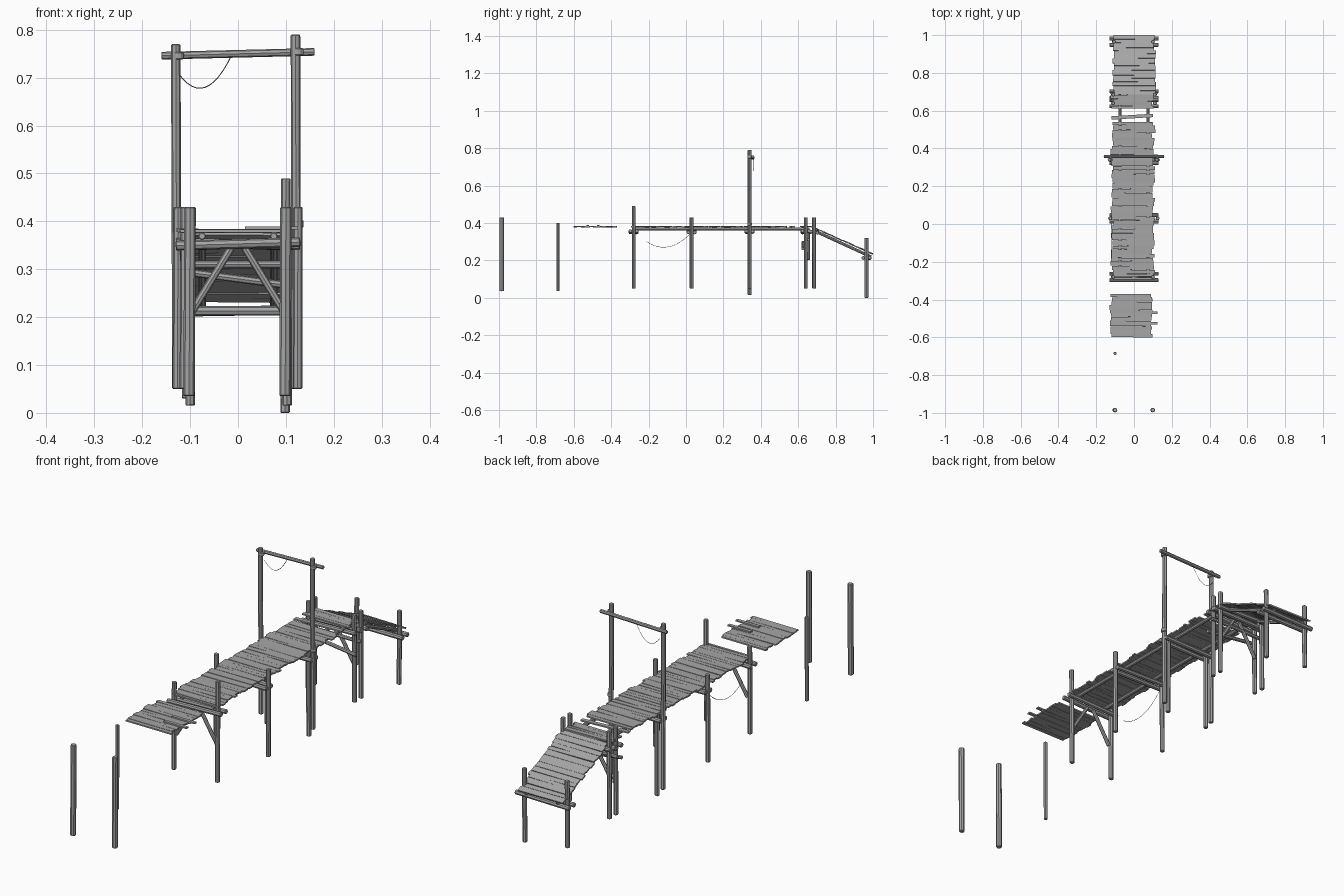
import bpy, math, random
from mathutils import Vector

random.seed(4)
cube = bpy.data.objects.get("Cube")
if cube:
    bpy.data.objects.remove(cube)

# Shared dimensions of the jetty
HALF = 0.11
DECK = 0.38
FOOT = 0.05
HEAD = 0.43
RADIUS = 0.01
THIN = 0.008
BOARD = 0.006
LEFT, RIGHT = 1, -1
SIDES = (LEFT, RIGHT)

# Positions of the post rows along the walkway
FRONT_ROW, STRAY_ROW = -0.985, -0.685
BRACED_ROW, MIDDLE_ROW, GATE_ROW = -0.28, 0.03, 0.34
REAR_ROW, RAMP_ROW, END_ROW = 0.64, 0.685, 0.965
RAMP_DROP = 0.14

wood = bpy.data.materials.new("weathered grey wood")
wood.use_nodes = True
grey = [0.38] * len("rgb") + [1]
wood.diffuse_color = grey
wood.node_tree.nodes["Principled BSDF"].inputs["Base Color"].default_value = grey


def vary(amount):
    return random.uniform(-amount, amount)


def log(name, start, end, radius=RADIUS, sides=8):
    """Round timber between two points, with worn ends."""
    start, end = Vector(start), Vector(end)
    axis = end - start
    bpy.ops.mesh.primitive_cylinder_add(vertices=sides, radius=radius, depth=axis.length,
                                        location=(start + end) / 2)
    timber = bpy.context.object
    timber.name = name
    timber.rotation_euler = axis.to_track_quat('Z', 'Y').to_euler()
    timber.data.materials.append(wood)
    bevel = timber.modifiers.new("worn ends", 'BEVEL')
    bevel.width = radius / 5
    bevel.limit_method = 'ANGLE'
    bevel.angle_limit = math.radians(60)


def post(x, y, foot=FOOT, head=HEAD, radius=RADIUS):
    """Upright timber, leaning slightly."""
    log("post", (x + vary(0.003), y, foot), (x, y, head), radius)


def crossbar(name, y, z, tilt=0, reach=0.13, radius=THIN):
    """Timber spanning the walkway; a positive tilt lifts its left end."""
    log(name, (-reach, y, z - tilt), (reach, y, z + tilt), radius)


def board(name, x, y, z, length, width, turn=(0, 0, 0)):
    """Thin sawn board lying across the walkway."""
    bpy.ops.mesh.primitive_cube_add(size=1, location=(x, y, z), rotation=turn)
    plank = bpy.context.object
    plank.name = name
    plank.scale = length, width, BOARD
    plank.data.materials.append(wood)


def planks(name, start, end, rise=0, shift=0, z=DECK):
    """Row of uneven planks between two y positions."""
    slope = math.atan2(rise, end - start)
    count = round((end - start) / 0.021)
    cuts = [(i + vary(0.25)) / count for i in range(1, count)]
    for low, high in zip([0] + cuts, cuts + [1]):
        middle = (low + high) / 2
        width = (high - low) * math.hypot(rise, end - start)
        board(name, shift + vary(BOARD), start + middle * (end - start),
              z + middle * rise + vary(0.001), HALF * 2 + vary(THIN), width - 0.001,
              (slope + vary(0.03), vary(0.01), vary(0.01)))


def rope(name, start, end, sag):
    """Thin rope hanging in a parabola."""
    steps = 12
    start, end = Vector(start), Vector(end)
    curve = bpy.data.curves.new(name, 'CURVE')
    curve.dimensions = '3D'
    curve.bevel_depth = 0.001
    curve.bevel_resolution = 0
    spline = curve.splines.new('POLY')
    spline.points.add(steps)
    for i, point in enumerate(spline.points):
        t = i / steps
        place = start.lerp(end, t)
        place.z -= sag * 4 * t * (1 - t)
        point.co = (*place, 1)
    curve.materials.append(wood)
    bpy.context.collection.objects.link(bpy.data.objects.new(name, curve))


# Free-standing front posts
for side in SIDES:
    post(side * 0.1, FRONT_ROW, 0.035, HEAD, 0.012)
post(RIGHT * 0.1, STRAY_ROW, 0.035, 0.4, THIN)

# Posts carrying the walkway
post(RIGHT * HALF, BRACED_ROW)
post(LEFT * 0.1, BRACED_ROW, head=0.49)
for side in SIDES:
    post(side * 0.125, MIDDLE_ROW)
    post(side * 0.1, GATE_ROW, 0.015, DECK - RADIUS)
    post(side * HALF, REAR_ROW)
    post(side * HALF, RAMP_ROW)
post(RIGHT * 0.105, END_ROW, 0.03, 0.32)
post(LEFT * 0.1, END_ROW, 0, 0.32)

# Tall gate posts with a bar above the walkway
post(RIGHT * 0.13, GATE_ROW, head=0.77)
post(LEFT * 0.12, GATE_ROW, head=0.79)
crossbar("gate_bar", GATE_ROW + 0.018, 0.75, 0.004, 0.16)

# Pairs of cross beams clamping each row of posts
for row in (BRACED_ROW, MIDDLE_ROW, GATE_ROW, REAR_ROW, RAMP_ROW, END_ROW):
    height = DECK - 0.027 - (RAMP_DROP if row == END_ROW else 0)
    for side in SIDES:
        crossbar("cross_beam", row + side * 0.017, height, vary(BOARD), radius=RADIUS)

# Lower rails and diagonal bracing
crossbar("lower_rail", REAR_ROW + 0.015, 0.31)
crossbar("slanted_rail", REAR_ROW - 0.015, 0.28, -0.017)
for row in (BRACED_ROW, REAR_ROW + 0.015):
    for side in SIDES:
        log("diagonal_brace", (side * 0.1, row, 0.205), (side * 0.014, row, 0.345), THIN)

# Long bearers under the deck and ramp
bearer = DECK - THIN - BOARD / 2
for side in SIDES:
    x = side * 0.075
    log("deck_bearer", (x, BRACED_ROW, bearer), (x, REAR_ROW + 0.02, bearer), THIN)
    log("ramp_bearer", (x, RAMP_ROW, bearer - RADIUS),
        (x, 0.99, bearer - RADIUS - RAMP_DROP), THIN)

# Walkway planking, with gaps where boards are missing
planks("loose_plank", -0.6, -0.37, shift=-0.015)
planks("deck_plank", BRACED_ROW, 0.54, shift=-BOARD)
planks("landing_plank", 0.61, RAMP_ROW, shift=-BOARD)
planks("ramp_plank", RAMP_ROW, 1, -RAMP_DROP, z=DECK - BOARD)
board("crooked_plank", -RADIUS, 0.568, DECK, HALF * 2, 0.018, (0, 0, 0.06))
board("edge_plank", 0, BRACED_ROW - THIN, DECK, HALF * 2, RADIUS)
for y in (-0.47, -0.525):
    board("long_plank", 0.07, y, DECK + BOARD, HALF, 0.014)

# Lashings where the bar and rails meet the posts
for side, z in ((RIGHT, 0.746), (LEFT, 0.754), (LEFT, 0.395)):
    x = side * 0.125
    log("lashing", (x, GATE_ROW, z - THIN), (x, GATE_ROW, z + THIN), 0.012, 12)

# Hanging ropes
rope("gate_rope", (-0.125, 0.36, 0.71), (-0.012, 0.36, 0.75), 0.05)
rope("side_rope", (-0.12, -0.21, 0.3), (-0.12, 0.025, 0.345), FOOT)
